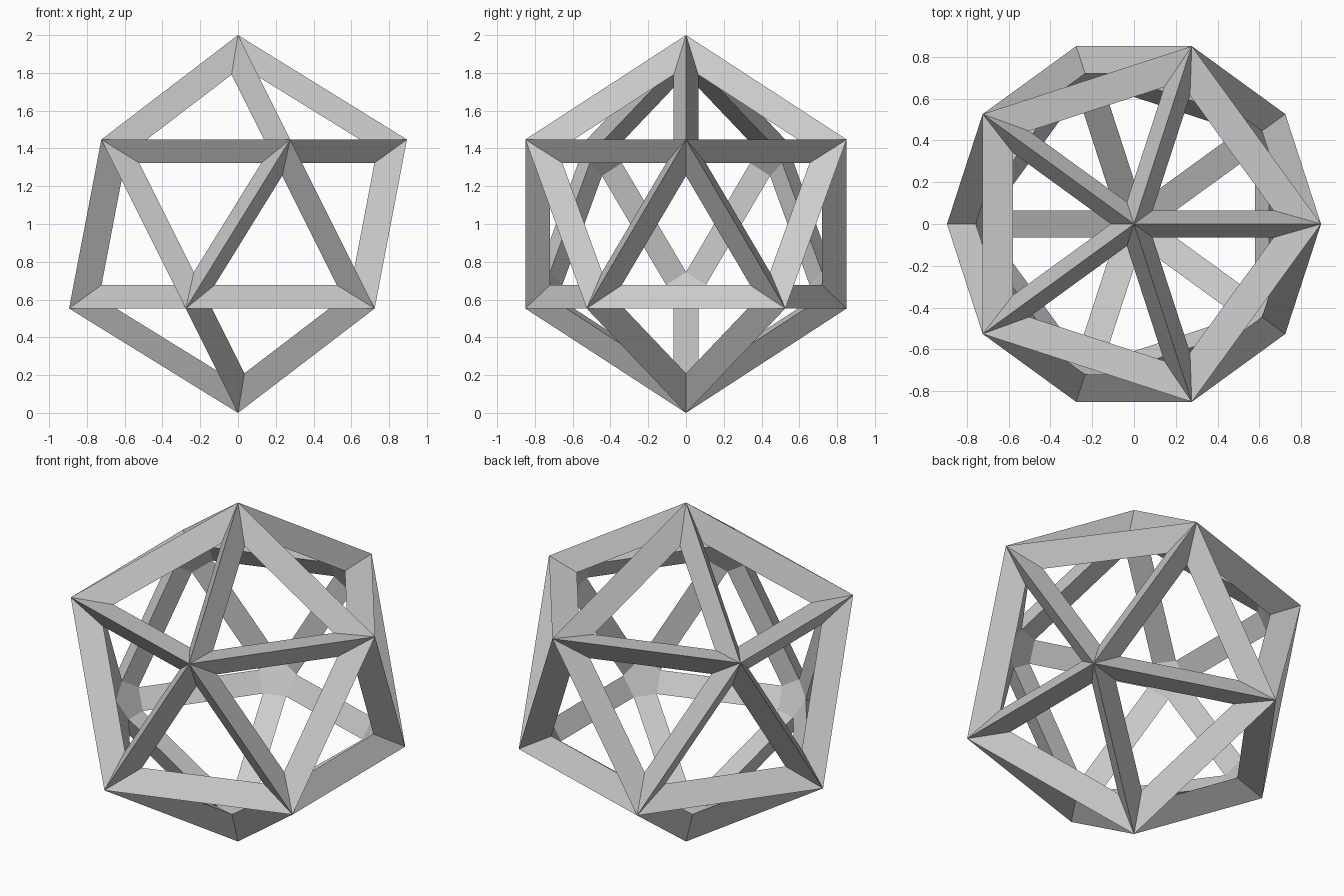
import bpy, bmesh
from mathutils import Vector

cube = bpy.data.objects.get("Cube")
if cube:
    bpy.data.objects.remove(cube, do_unlink=True)

SINK = 0.875    # depth of each opening, as a share of the face distance
OPENING = 0.646  # size of each opening, as a share of its face
LIFT = Vector((0, 0, 1))

grey = bpy.data.materials.new("light grey")
grey.use_nodes = True
colour = (0.6, 0.6, 0.6, 1)
grey.diffuse_color = colour
grey.node_tree.nodes["Principled BSDF"].inputs["Base Color"].default_value = colour

# Guide solid: an icosahedron standing on one corner
guide = bmesh.new()
bmesh.ops.create_icosphere(guide, subdivisions=1, radius=1)
frame = bmesh.new()

# Outer corners, and one sunken opening corner for every face corner
outer = {v: frame.verts.new(v.co + LIFT) for v in guide.verts}
inner = {}
for face in guide.faces:
    centre = face.calc_center_median()
    for loop in face.loops:
        corner = centre * SINK + (loop.vert.co - centre) * OPENING
        inner[loop] = frame.verts.new(corner + LIFT)

# Two sloping outer sides of every strut
for face in guide.faces:
    for loop in face.loops:
        after = loop.link_loop_next
        frame.faces.new((outer[loop.vert], outer[after.vert], inner[after], inner[loop]))

# Flat inner side of every strut
for edge in guide.edges:
    a, b = edge.link_loops
    frame.faces.new((inner[a], inner[a.link_loop_next], inner[b], inner[b.link_loop_next]))

# Five-sided inner plate behind every corner
for vert in guide.verts:
    loop = vert.link_loops[0]
    ring = []
    for _ in vert.link_loops:
        ring.append(inner[loop])
        loop = loop.link_loop_prev.link_loop_radial_next
    frame.faces.new(ring)

bmesh.ops.recalc_face_normals(frame, faces=frame.faces)
mesh = bpy.data.meshes.new("icosahedron_frame")
frame.to_mesh(mesh)
frame.free()
guide.free()
mesh.materials.append(grey)
bpy.context.collection.objects.link(bpy.data.objects.new("icosahedron_frame", mesh))
